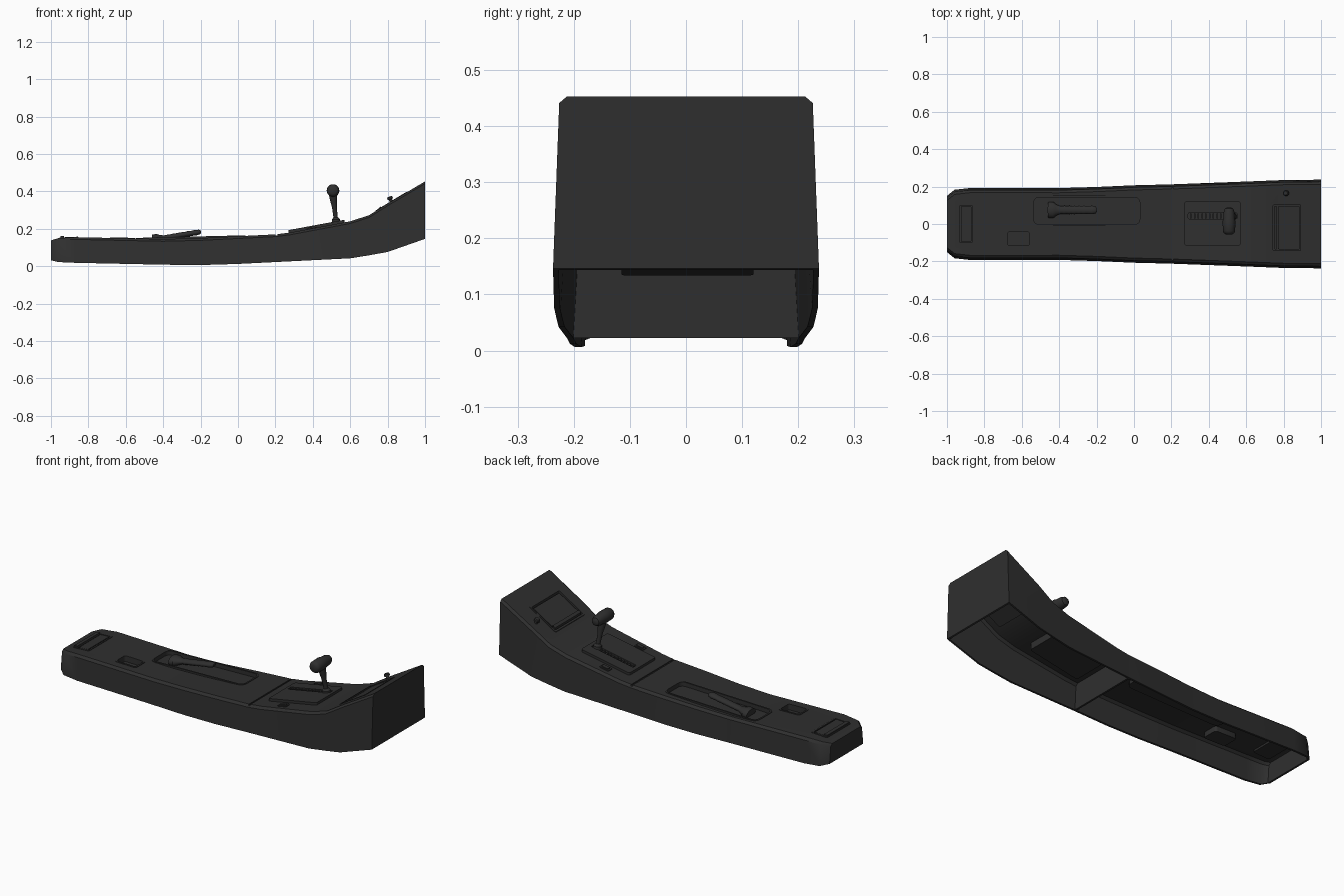
import bpy, bmesh, math
from mathutils import Vector, Matrix

if "Cube" in bpy.data.objects:
    bpy.data.objects.remove(bpy.data.objects["Cube"])


def material(name, value):
    m = bpy.data.materials.new(name)
    m.use_nodes = True
    col = (value, value, value, 1)
    m.diffuse_color = col
    m.node_tree.nodes["Principled BSDF"].inputs["Base Color"].default_value = col
    return m


charcoal = material("charcoal plastic", 0.028)

# Console outline: x, bottom height, top height, half width
STATIONS = [
    (-1.0, 0.032, 0.138, 0.150), (-0.96, 0.022, 0.150, 0.183),
    (-0.87, 0.018, 0.155, 0.193), (-0.4, 0.008, 0.145, 0.192),
    (-0.2, 0.006, 0.150, 0.198), (0.0, 0.012, 0.160, 0.207),
    (0.2, 0.022, 0.170, 0.212), (0.28, 0.026, 0.180, 0.215),
    (0.6, 0.042, 0.240, 0.227), (0.7, 0.058, 0.272, 0.231),
    (0.8, 0.076, 0.335, 0.235), (1.0, 0.146, 0.453, 0.237),
]


def station(x):
    for a, b in zip(STATIONS, STATIONS[1:]):
        if x <= b[0]:
            t = (x - a[0]) / (b[0] - a[0])
            return [p + (q - p) * t for p, q in zip(a, b)]
    return list(STATIONS[-1])


def top(x):
    return station(x)[2]


def finish(name, bm, smooth=False):
    bmesh.ops.recalc_face_normals(bm, faces=bm.faces[:])
    mesh = bpy.data.meshes.new(name)
    bm.to_mesh(mesh)
    bm.free()
    ob = bpy.data.objects.new(name, mesh)
    bpy.context.collection.objects.link(ob)
    mesh.materials.append(charcoal)
    if smooth:
        shade(ob)
    return ob


def shade(ob):
    bpy.ops.object.select_all(action='DESELECT')
    ob.select_set(True)
    bpy.context.view_layer.objects.active = ob
    bpy.ops.object.shade_smooth_by_angle(angle=math.radians(35))


def hull(name, x0, x1, inset=0.0, drop=0.0):
    """Lofted solid that follows the console outline between x0 and x1."""
    xs = [x0] + [s[0] for s in STATIONS if x0 + 0.01 < s[0] < x1 - 0.01] + [x1]
    bm = bmesh.new()
    rings = []
    for x in xs:
        _, zb, zt, w = station(x)
        w, zt, zb = w - inset, zt - inset, zb - drop
        half = [(w, zb), (w - 0.011, zt - 0.012), (w - 0.025, zt)]
        ring = half + [(-y, z) for y, z in reversed(half)]
        rings.append([bm.verts.new((x, y, z)) for y, z in ring])
    for a, b in zip(rings, rings[1:]):
        for i in range(6):
            j = (i + 1) % 6
            bm.faces.new((a[i], a[j], b[j], b[i]))
    bm.faces.new(rings[0])
    bm.faces.new(rings[-1])
    return finish(name, bm)


def panel(name, x0, x1, y0, y1, up, down, corner=0.01):
    """Round-cornered block lying along the console's top surface."""
    bm = bmesh.new()
    bmesh.ops.create_cube(bm, size=1)
    for v in bm.verts:
        v.co.x = (x0 + x1) / 2 + v.co.x * (x1 - x0)
        v.co.y = (y0 + y1) / 2 + v.co.y * (y1 - y0)
    upright = [e for e in bm.edges if abs(e.verts[0].co.z - e.verts[1].co.z) > 0.5]
    bmesh.ops.bevel(bm, geom=upright, offset=corner, segments=4, profile=0.5, affect='EDGES')
    za, zb = top(x0), top(x1)
    for v in bm.verts:
        base = za + (zb - za) * (v.co.x - x0) / (x1 - x0)
        v.co.z = base + (up if v.co.z > 0 else -down)
    return finish(name, bm)


def combine(target, tool, operation):
    mod = target.modifiers.new(operation, 'BOOLEAN')
    mod.operation, mod.solver, mod.object = operation, 'EXACT', tool
    bpy.context.view_layer.objects.active = target
    bpy.ops.object.modifier_apply(modifier=mod.name)
    bpy.data.objects.remove(tool)


def turned(name, start, end, profile, squash=1.0, sides=20):
    """Turned part between two points; profile holds (fraction, radius)."""
    start, end = Vector(start), Vector(end)
    axis = end - start
    rot = axis.to_track_quat('Z', 'Y').to_matrix()
    bm = bmesh.new()
    rings = []
    for t, r in profile:
        ring = []
        for k in range(sides):
            a = math.tau * k / sides
            ring.append(bm.verts.new(start + axis * t + rot @ Vector(
                (r * math.cos(a), r * squash * math.sin(a), 0))))
        rings.append(ring)
    for a, b in zip(rings, rings[1:]):
        for i in range(sides):
            j = (i + 1) % sides
            bm.faces.new((a[i], a[j], b[j], b[i]))
    bm.faces.new(rings[0])
    bm.faces.new(rings[-1])
    return finish(name, bm, True)


# Hollow body, open underneath, with a partition at the seam
body = hull("console_body", -1.0, 1.0)
for x0, x1 in ((-0.985, 0.2), (0.21, 0.992)):
    combine(body, hull("hollow", x0, x1, 0.008, 0.06), 'DIFFERENCE')

# Recessed trays with raised rims: x0, x1, y0, y1, depth, corner
TRAYS = [
    (-0.545, 0.04, -0.012, 0.152, 0.02, 0.035),
    (-0.685, -0.55, -0.125, -0.032, 0.03, 0.015),
    (-0.955, -0.855, -0.108, 0.108, 0.012, 0.008),
    (0.735, 0.9, -0.152, 0.112, 0.015, 0.006),
]
for x0, x1, y0, y1, depth, corner in TRAYS:
    combine(body, panel("rim", x0, x1, y0, y1, 0.003, depth + 0.007, corner), 'UNION')
    m = 0.009
    combine(body, panel("pocket", x0 + m, x1 - m, y0 + m, y1 - m, 0.03, depth, corner * 0.8), 'DIFFERENCE')

# Seam between the rear and front sections
combine(body, panel("seam", 0.2, 0.21, -0.3, 0.3, 0.03, 0.006, 0.001), 'DIFFERENCE')
shade(body)

# Rear tray lid and pull bar, front compartment door and pull bar
panel("rear_tray_lid", -0.925, -0.87, -0.095, 0.095, 0.001, 0.014, 0.004)
panel("rear_tray_pull", -0.95, -0.93, -0.1, 0.1, 0.01, 0.014, 0.004)
panel("compartment_door", 0.77, 0.885, -0.135, 0.095, -0.002, 0.017, 0.004)
panel("compartment_pull", 0.75, 0.765, -0.135, 0.095, 0.006, 0.017, 0.003)
turned("round_knob", (0.823, 0.165, 0.335), (0.81, 0.165, 0.372),
       [(0, 0.009), (0.6, 0.009), (0.65, 0.015), (0.9, 0.015), (1, 0.011)])

# Shifter plate with a slotted gate and notches
plate = panel("shifter_plate", 0.27, 0.57, -0.115, 0.12, 0.014, 0.045, 0.01)
combine(plate, panel("gate_slot", 0.29, 0.55, 0.028, 0.058, 0.05, 0.005, 0.004), 'DIFFERENCE')
for i in range(12):
    x = 0.3 + i * 0.02
    panel("gate_notch", x, x + 0.008, 0.03, 0.056, 0.01, 0.006, 0.001)

# Switches on both sides of the shifter
for side in (-1, 1):
    y = 0.154 * side
    panel("switch_surround", 0.365, 0.42, y - 0.018, y + 0.018, 0.004, 0.006, 0.005)
    panel("switch_button", 0.373, 0.412, y - 0.011, y + 0.011, 0.009, 0.006, 0.004)

# Shift lever with a cross grip
turned("shift_boot", (0.525, 0.04, 0.225), (0.523, 0.038, 0.262),
       [(0, 0.024), (0.7, 0.022), (1, 0.012)])
turned("shift_stalk", (0.525, 0.04, 0.235), (0.507, 0.02, 0.385),
       [(0, 0.011), (0.55, 0.013), (0.75, 0.018), (1, 0.022)])
grip = [(0, 0.018), (0.04, 0.027), (0.12, 0.033), (0.5, 0.034),
        (0.62, 0.03), (0.85, 0.028), (0.96, 0.022), (1, 0.012)]
turned("shift_grip", (0.508, -0.055, 0.404), (0.508, 0.088, 0.404), grip)

# Hand brake lever: flared base, ribbed grip, rounded tip
ribs = [(0.28 + i * 0.05, 0.023 if i % 2 else 0.0205) for i in range(11)]
lever = [(0, 0.042), (0.1, 0.043), (0.16, 0.03), (0.24, 0.021)] + ribs + \
        [(0.9, 0.023), (0.97, 0.019), (1, 0.01)]
turned("brake_lever", (-0.457, 0.075, 0.141), (-0.198, 0.075, 0.184), lever, 0.65)
